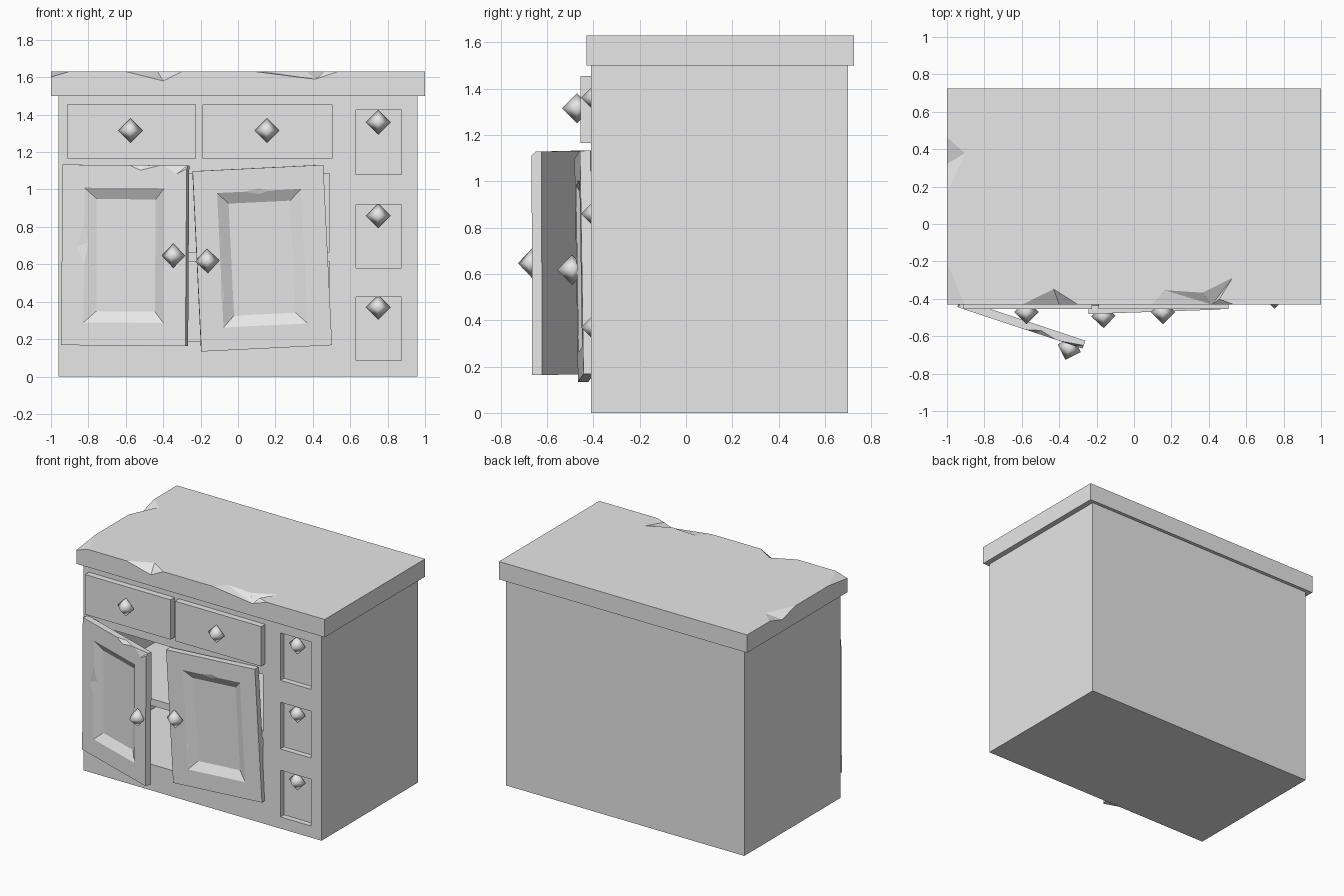
import bpy, bmesh, math
from mathutils import Vector, Matrix

cube = bpy.data.objects.get("Cube")
if cube:
    bpy.data.objects.remove(cube)

GREY = (0.8, 0.8, 0.8, 1)
paint = bpy.data.materials.new("plain_grey")
paint.use_nodes = True
paint.diffuse_color = GREY
paint.node_tree.nodes["Principled BSDF"].inputs["Base Color"].default_value = GREY


def finish(name, bm):
    bmesh.ops.recalc_face_normals(bm, faces=bm.faces)
    mesh = bpy.data.meshes.new(name)
    bm.to_mesh(mesh)
    bm.free()
    obj = bpy.data.objects.new(name, mesh)
    bpy.context.collection.objects.link(obj)
    mesh.materials.append(paint)
    return obj


def box(name, x0, x1, y0, y1, z0, z1):
    bm = bmesh.new()
    lo, size = Vector((x0, y0, z0)), Vector((x1 - x0, y1 - y0, z1 - z0))
    bmesh.ops.create_cube(bm, size=1, matrix=Matrix.Translation(lo + size / 2) @ Matrix.Diagonal(size).to_4x4())
    return finish(name, bm)


def chip(points, outside):
    """Broken-edge cutter: a wedge through the points, closed by a point outside the surface."""
    bm = bmesh.new()
    tip = Vector(outside)
    for p in points:
        p = Vector(p)
        bm.verts.new(p + (tip - p).normalized() * 0.002)
    bm.verts.new(tip)
    bmesh.ops.convex_hull(bm, input=bm.verts)
    return finish("chip_cutter", bm)


def carve(obj, cutters):
    for cutter in cutters:
        cutter.hide_render = True
        mod = obj.modifiers.new("carve", 'BOOLEAN')
        mod.operation, mod.solver, mod.object = 'DIFFERENCE', 'EXACT', cutter
    bpy.context.view_layer.update()
    mesh = bpy.data.meshes.new_from_object(obj.evaluated_get(bpy.context.evaluated_depsgraph_get()))
    obj.modifiers.clear()
    obj.data = mesh
    for cutter in cutters:
        bpy.data.objects.remove(cutter)


def knob(name, matrix):
    bm = bmesh.new()
    bmesh.ops.create_uvsphere(bm, u_segments=4, v_segments=2, radius=0.065)
    for f in bm.faces:
        f.smooth = True
    obj = finish(name, bm)
    obj.matrix_world = matrix
    return obj


# Carcass with cupboard opening and three side recesses
FRONT = -0.41
DRAWER_Z = ((1.08, 1.425), (0.58, 0.92), (0.085, 0.425))
body = box("cabinet_body", -0.96, 0.96, FRONT, 0.70, 0, 1.5)
cutters = [box("opening_cutter", -0.90, 0.49, -0.6, 0.64, 0.19, 1.085)]
for z0, z1 in DRAWER_Z:
    cutters.append(box("recess_cutter", 0.63, 0.875, -0.6, -0.37, z0, z1))
carve(body, cutters)
box("inner_shelf", -0.90, 0.49, FRONT + 0.005, 0.64, 0.615, 0.665)

# Worktop with broken edges
TOP, EDGE = 1.63, -0.43
worktop = box("worktop", -1, 1, EDGE, 0.725, 1.5, TOP)
carve(worktop, [
    chip([(-0.605, EDGE, TOP), (-0.295, EDGE, TOP), (-0.43, -0.345, TOP), (-0.40, EDGE, 1.578)],
         (-0.42, -0.6, 1.8)),
    chip([(0.085, EDGE, TOP), (0.155, -0.35, TOP), (0.364, -0.364, TOP), (0.417, EDGE, 1.588),
          (0.54, EDGE, TOP)], (0.3, -0.6, 1.8)),
    chip([(0.36, EDGE, TOP), (0.364, -0.364, TOP), (0.53, -0.283, TOP), (0.417, EDGE, 1.588)],
         (0.42, -0.6, 1.8)),
    chip([(-1, 0.47, TOP), (-1, 0.16, TOP), (-0.9, 0.38, TOP), (-1, 0.32, 1.585)],
         (-1.2, 0.35, 1.8)),
    chip([(-1, -0.2, TOP), (-0.9, EDGE, TOP), (-1, EDGE, 1.6), (-1, EDGE, TOP)],
         (-1.2, -0.6, 1.8)),
])

# Top drawers and drawer knobs
for side, x0, x1, kx in (("right", -0.915, -0.225, -0.575), ("left", -0.19, 0.505, 0.155)):
    box(side + "_drawer", x0, x1, -0.455, FRONT, 1.165, 1.455)
    knob(side + "_drawer_knob", Matrix.Translation((kx, -0.47, 1.315)))
for i, z in enumerate((1.36, 0.86, 0.37)):
    knob(f"small_drawer_knob_{i + 1}", Matrix.Translation((0.75, -0.388, z)))

# Panelled doors, modelled with the front face on local y = 0
W, H, THICK = 0.35, 0.4825, 0.045
PW, PH, INSET, DEPTH = 0.225, 0.36, 0.06, 0.035


def panel_door(name, matrix, knob_x, chips):
    door = box(name, -W, W, 0, THICK, -H, H)
    bm = bmesh.new()
    for y, grow in ((DEPTH, -INSET), (-DEPTH, INSET)):
        for sx, sz in ((-1, -1), (1, -1), (1, 1), (-1, 1)):
            bm.verts.new((sx * (PW + grow), y, sz * (PH + grow)))
    bmesh.ops.convex_hull(bm, input=bm.verts)
    carve(door, [finish("panel_cutter", bm)])
    carve(door, chips)
    door.matrix_world = matrix
    knob(name + "_knob", matrix @ Matrix.Translation((knob_x, -0.02, 0)))


def pose(x, y, z, yaw, roll, pitch=0):
    return (Matrix.Translation((x, y, z)) @ Matrix.Rotation(math.radians(yaw), 4, 'Z')
            @ Matrix.Rotation(math.radians(pitch), 4, 'X') @ Matrix.Rotation(math.radians(-roll), 4, 'Y'))


def rim_chip(side, a, b, reach):
    """Chip on the upright panel rim."""
    x, m = side * PW, (a + b) / 2
    return chip([(x, 0, a), (x, 0, b), (x + side * reach, 0, m - 0.02), (x - side * 0.025, 0.0146, m)],
                (x - side * 0.03, -0.05, m))


panel_door("right_door", pose(-0.61, -0.555, 0.648, -18.4, -0.4), 0.285, [
    chip([(0.02, 0, H), (0.21, 0, H), (0.09, 0, H - 0.03), (0.11, 0.025, H)], (0.1, -0.1, H + 0.1)),
    chip([(0.21, 0, H), (W, 0, H), (0.29, 0, H - 0.05), (W, 0.02, H), (W, 0, H - 0.02)],
         (W + 0.05, -0.1, H + 0.1)),
    rim_chip(-1, -0.06, 0.19, 0.05),
])
panel_door("left_door", pose(0.13, -0.462, 0.6325, 2, 2.8, 0.8), -0.295, [
    rim_chip(-1, -0.28, -0.05, 0.01),
    chip([(-0.1, 0, PH), (0.07, 0, PH), (0, 0, PH + 0.02), (0, 0.0146, PH - 0.025)], (0, -0.05, PH - 0.03)),
])
